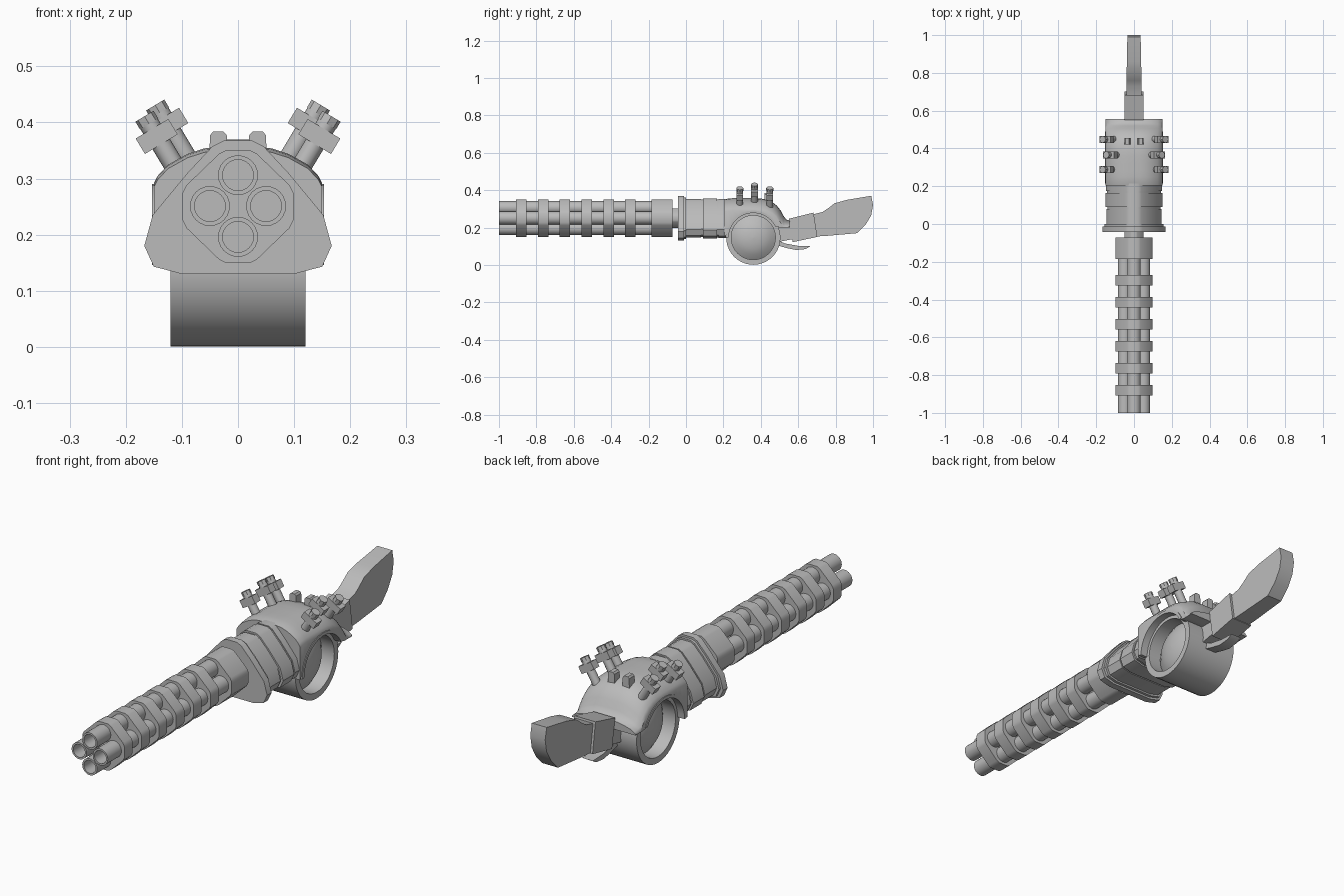
import bpy, bmesh, math
from mathutils import Vector, Matrix

if "Cube" in bpy.data.objects:
    bpy.data.objects.remove(bpy.data.objects["Cube"])

grey = bpy.data.materials.new("plain grey")
grey.diffuse_color = (0.5, 0.5, 0.5, 1)
grey.use_nodes = True
grey.node_tree.nodes["Principled BSDF"].inputs["Base Color"].default_value = grey.diffuse_color


def loft(name, rings, angle=35):
    """Skin a list of equal-length point rings and cap both ends."""
    bm = bmesh.new()
    vr = [[bm.verts.new(p) for p in ring] for ring in rings]
    n = len(vr[0])
    for a, b in zip(vr, vr[1:]):
        for i in range(n):
            j = (i + 1) % n
            bm.faces.new((a[i], a[j], b[j], b[i]))
    bm.faces.new(vr[0])
    bm.faces.new(vr[-1])
    bmesh.ops.recalc_face_normals(bm, faces=bm.faces)
    me = bpy.data.meshes.new(name)
    bm.to_mesh(me)
    bm.free()
    me.materials.append(grey)
    ob = bpy.data.objects.new(name, me)
    bpy.context.collection.objects.link(ob)
    bpy.ops.object.select_all(action='DESELECT')
    ob.select_set(True)
    bpy.context.view_layer.objects.active = ob
    bpy.ops.object.shade_smooth_by_angle(angle=math.radians(angle))
    return ob


def mirror(half):
    """Close a right-half (x, z) outline, listed from top to bottom."""
    return half + [(-x, z) for x, z in reversed(half)]


def prism_y(name, pts, y0, y1, scale=1.0, cz=0.25):
    return loft(name, [[(x * scale, y, cz + (z - cz) * scale) for x, z in pts] for y in (y0, y1)])


def prism_x(name, pts, w):
    """Side (y, z) outline extruded symmetrically over x."""
    return loft(name, [[(x, y, z) for y, z in pts] for x in (-w, w)])


def lathe(name, profile, centre, axis, sides=24):
    """Spin (radius, distance) pairs about an axis through centre."""
    q = Vector(axis).to_track_quat('Z', 'Y')
    c = Vector(centre)
    return loft(name, [[c + q @ Vector((r * math.cos(2 * math.pi * k / sides),
                                        r * math.sin(2 * math.pi * k / sides), d))
                        for k in range(sides)] for r, d in profile])


def box(name, centre, half, tilt=0.0):
    """Box tilted about y."""
    m = Matrix.Translation(centre) @ Matrix.Rotation(tilt, 4, 'Y')
    hx, hy, hz = half
    return loft(name, [[m @ Vector((x, y, z)) for x, y in
                        ((-hx, -hy), (hx, -hy), (hx, hy), (-hx, hy))] for z in (-hz, hz)])


# Four hollow barrels
for x, z in ((0, 0.306), (0, 0.196), (0.05, 0.251), (-0.05, 0.251)):
    lathe("barrel", [(0.001, 0.15), (0.0275, 0.15), (0.0275, 0), (0.0355, 0), (0.0355, 0.9)],
          (x, -1, z), (0, 1, 0))

# Barrel clamps, rear barrel block and neck
clamp = mirror([(0.022, 0.35), (0.034, 0.344), (0.092, 0.288), (0.099, 0.274),
                (0.099, 0.226), (0.092, 0.212), (0.034, 0.156), (0.022, 0.15)])
for i in range(6):
    y = -0.88 + 0.1165 * i
    prism_y("barrel_clamp", clamp, y - 0.028, y + 0.028)
prism_y("barrel_block", clamp, -0.185, -0.072)
prism_y("neck", clamp, -0.08, -0.03, 0.52)

# Front flange and stepped receiver
shell = mirror([(0.025, 0.368), (0.045, 0.358), (0.09, 0.31), (0.152, 0.235),
                (0.167, 0.18), (0.15, 0.143), (0.1, 0.13)])
prism_y("flange", shell, -0.042, -0.012)
for y0, y1, s in ((-0.015, 0.0, 0.93), (0.0, 0.08, 0.87), (0.08, 0.09, 0.84),
                  (0.09, 0.165, 0.9), (0.165, 0.175, 0.85), (0.175, 0.215, 0.88)):
    prism_y("receiver_section", shell, y0, y1, s)

# Drum lying across the body, with recessed domed ends
end = [(0.001, 0.1), (0.03, 0.098), (0.06, 0.092), (0.09, 0.08), (0.118, 0.06),
       (0.118, 0.12), (0.145, 0.12)]
lathe("drum", end + [(r, -d) for r, d in reversed(end)], (0, 0.36, 0.146), (1, 0, 0), 40)

# Hood arching over the drum
rings = []
for y, t in ((0.205, 0.35), (0.225, 0.355), (0.25, 0.357), (0.28, 0.357), (0.32, 0.357),
             (0.36, 0.357), (0.4, 0.355), (0.43, 0.349), (0.46, 0.337), (0.485, 0.318),
             (0.505, 0.293), (0.52, 0.265), (0.535, 0.244), (0.555, 0.236)):
    b = 0.146 + math.sqrt(max(0.138 ** 2 - (y - 0.36) ** 2, 0.0))
    if y > 0.46:
        b = max(b, 0.2)
    h = min(0.065, t - b - 0.005)
    half = [(0.03, t), (0.06, t - 0.05 * h), (0.09, t - 0.2 * h), (0.125, t - 0.5 * h),
            (0.143, t - 0.8 * h), (0.15, t - h), (0.15, b)]
    rings.append([(x, y, z) for x, z in mirror(half)])
loft("hood", rings, 40)

# Thin lip along the hood arch
for s in (-1, 1):
    lip = []
    for k in range(17):
        a = math.radians(180 - k * 9.6)
        lip.append([(s * x, 0.36 + r * math.cos(a), 0.146 + r * math.sin(a))
                    for x, r in ((0.115, 0.132), (0.153, 0.132), (0.153, 0.145), (0.115, 0.145))])
    loft("hood_lip", lip)

# Small lugs on top of the hood
for s in (-1, 1):
    loft("top_lug", [[(s * 0.035 + x, y, z) for x, z in
                      mirror([(0.009, 0.384), (0.015, 0.377), (0.016, 0.335)])]
                     for y in (0.42, 0.455)])

# Two rows of tilted bolts: stem, cross collar and cap
tilt = math.radians(31)
for s in (-1, 1):
    axis = Vector((s * math.sin(tilt), 0, math.cos(tilt)))
    for y, x, z in ((0.288, 0.145, 0.375), (0.366, 0.126, 0.395), (0.448, 0.145, 0.375)):
        c = Vector((s * x, y, z))
        lathe("bolt_stem", [(0.018, -0.11), (0.018, 0.03)], c, axis, 12)
        box("bolt_collar", c, (0.034, 0.018, 0.016), s * tilt)
        lathe("bolt_cap", [(0.012, 0.0), (0.012, 0.026), (0.019, 0.026), (0.019, 0.042)],
              c, axis, 8)

# Rear mount, stock neck and grip
prism_x("rear_mount", [(0.46, 0.26), (0.535, 0.238), (0.57, 0.235), (0.58, 0.14), (0.48, 0.12)], 0.045)
prism_x("stock_neck", [(0.55, 0.247), (0.682, 0.28), (0.702, 0.15), (0.57, 0.122)], 0.05)
grip = [(0.67, 0.268), (0.73, 0.283), (0.76, 0.303), (0.795, 0.33), (0.86, 0.348), (0.99, 0.37),
        (1.0, 0.32), (0.99, 0.265), (0.96, 0.215), (0.915, 0.17), (0.745, 0.155), (0.69, 0.152)]
loft("grip", [[(s * (0.04 - 0.02 * max(y - 0.75, 0)), y, z) for y, z in grip] for s in (-1, 1)])

# Curved lever under the neck
prism_x("lever", [(0.47, 0.14), (0.53, 0.115), (0.6, 0.102), (0.665, 0.1), (0.64, 0.085),
                  (0.59, 0.08), (0.54, 0.09), (0.47, 0.11)], 0.025)
